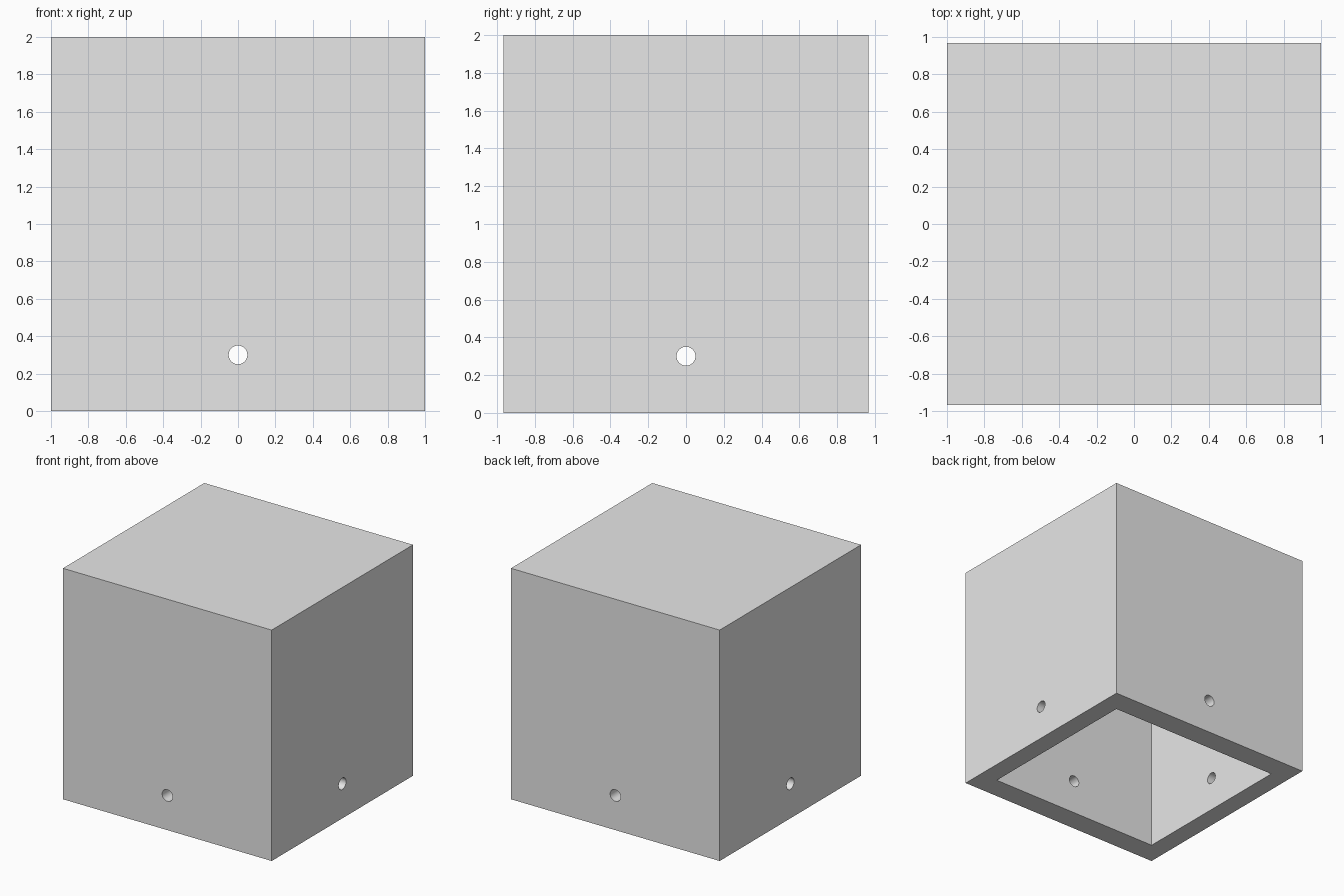
import bpy
import math

cube = bpy.data.objects.get("Cube")
if cube:
    bpy.data.objects.remove(cube, do_unlink=True)

WIDTH, DEPTH, HEIGHT = 2.0, 1.934, 2.0
WALL_X, WALL_Y, ROOF = 0.167, 0.2, 0.2
HOLE_Z, HOLE_R = 0.3, 0.05

grey = bpy.data.materials.new("light grey")
grey.use_nodes = True
grey.diffuse_color = (0.8, 0.8, 0.8, 1)
grey.node_tree.nodes["Principled BSDF"].inputs["Base Color"].default_value = (0.8, 0.8, 0.8, 1)


def box(name, size, z_min):
    bpy.ops.mesh.primitive_cube_add(size=1, location=(0, 0, z_min + size[2] / 2))
    obj = bpy.context.object
    obj.name = name
    obj.scale = size
    bpy.ops.object.transform_apply(location=True, rotation=True, scale=True)
    obj.data.materials.append(grey)
    return obj


def hole(name, rotation):
    bpy.ops.mesh.primitive_cylinder_add(vertices=32, radius=HOLE_R, depth=3,
                                        location=(0, 0, HOLE_Z), rotation=rotation)
    obj = bpy.context.object
    obj.name = name
    obj.data.materials.append(grey)
    return obj


def cut(target, cutter):
    cutter.hide_render = True
    mod = target.modifiers.new(cutter.name, 'BOOLEAN')
    mod.operation = 'DIFFERENCE'
    mod.solver = 'EXACT'
    mod.object = cutter
    bpy.context.view_layer.objects.active = target
    bpy.ops.object.modifier_apply(modifier=mod.name)
    bpy.data.objects.remove(cutter, do_unlink=True)


# Outer block, hollow from below
cover = box("box_cover", (WIDTH, DEPTH, HEIGHT), 0)
cut(cover, box("cavity", (WIDTH - 2 * WALL_X, DEPTH - 2 * WALL_Y, HEIGHT - ROOF + 0.5), -0.5))

# Screw holes through each pair of opposite walls
cut(cover, hole("front_back_hole", (math.pi / 2, 0, 0)))
cut(cover, hole("left_right_hole", (0, math.pi / 2, 0)))

# Round hole walls, crisp edges elsewhere
bpy.ops.object.select_all(action='DESELECT')
cover.select_set(True)
bpy.context.view_layer.objects.active = cover
bpy.ops.object.shade_smooth_by_angle(angle=math.radians(30))
